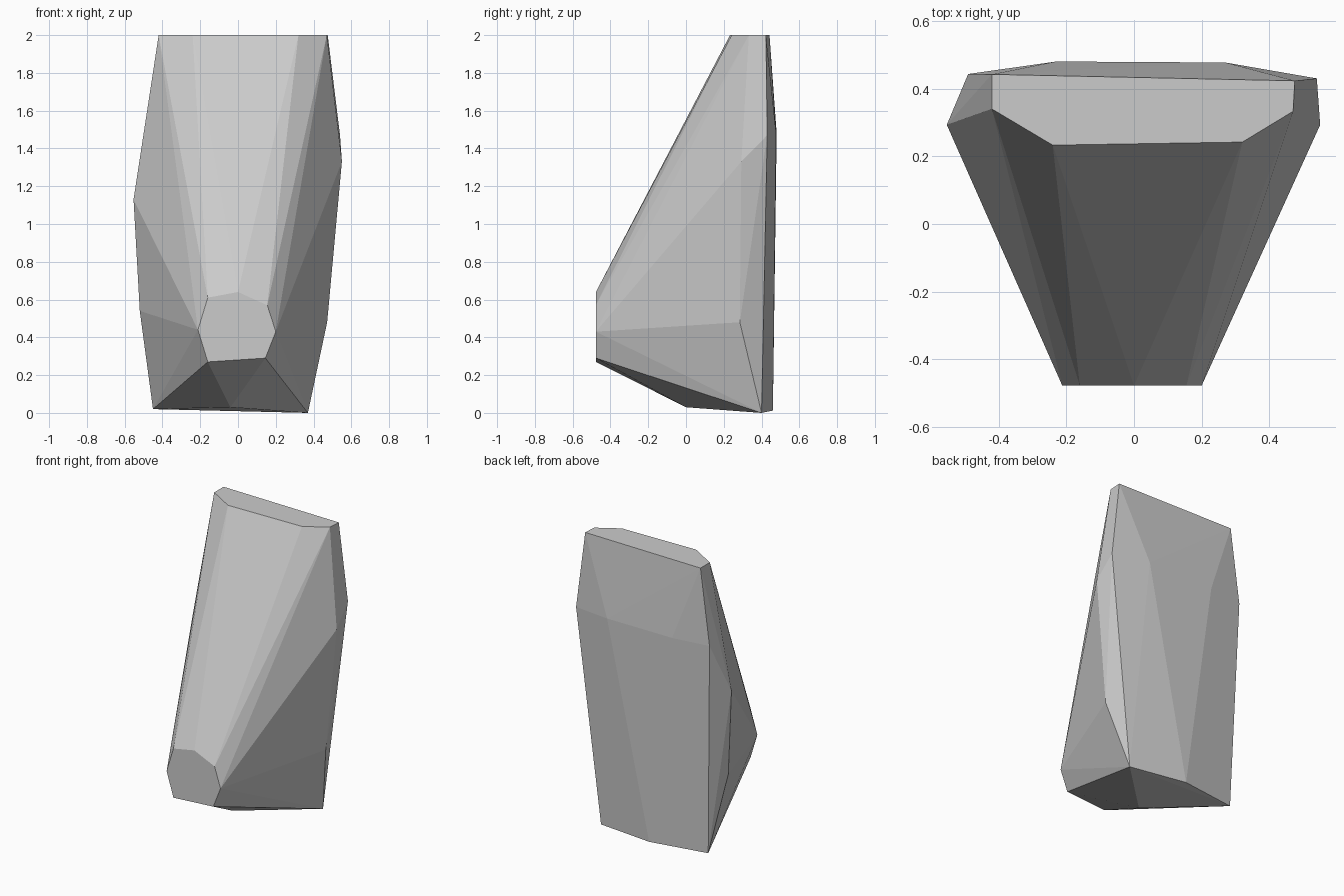
import bpy, bmesh

if "Cube" in bpy.data.objects:
    bpy.data.objects.remove(bpy.data.objects["Cube"])

# Faceted rock: a convex solid wrapped around a few cross-section rings
top = [(x, y, 2.0) for x, y in [(-.42, .34), (-.24, .233), (.32, .242),
                                (.47, .333), (.475, .423), (-.42, .442)]]
front_facet = [(x, -.477, z) for x, z in [(-.212, .44), (-.16, .61), (0, .64), (.155, .57),
                                          (.2, .43), (.145, .29), (-.16, .27)]]
back_ridge = [(.54, .43, 1.47), (.27, .477, 1.48), (-.23, .48, 1.48), (-.49, .443, 1.48)]
sides = [(-.553, .293, 1.13), (-.52, .28, .54), (.55, .293, 1.33), (.472, .285, .48)]
base = [(-.45, .40, .02), (-.04, 0, .03), (.37, .40, 0), (-.04, .46, .012)]

bm = bmesh.new()
for p in top + front_facet + back_ridge + sides + base:
    bm.verts.new(p)
bmesh.ops.convex_hull(bm, input=bm.verts[:])

# Merge the coplanar triangles into flat facets
bmesh.ops.dissolve_limit(bm, angle_limit=.01, verts=bm.verts[:], edges=bm.edges[:])
bmesh.ops.recalc_face_normals(bm, faces=bm.faces[:])

mesh = bpy.data.meshes.new("rock")
bm.to_mesh(mesh)
bm.free()
rock = bpy.data.objects.new("rock", mesh)
bpy.context.collection.objects.link(rock)
